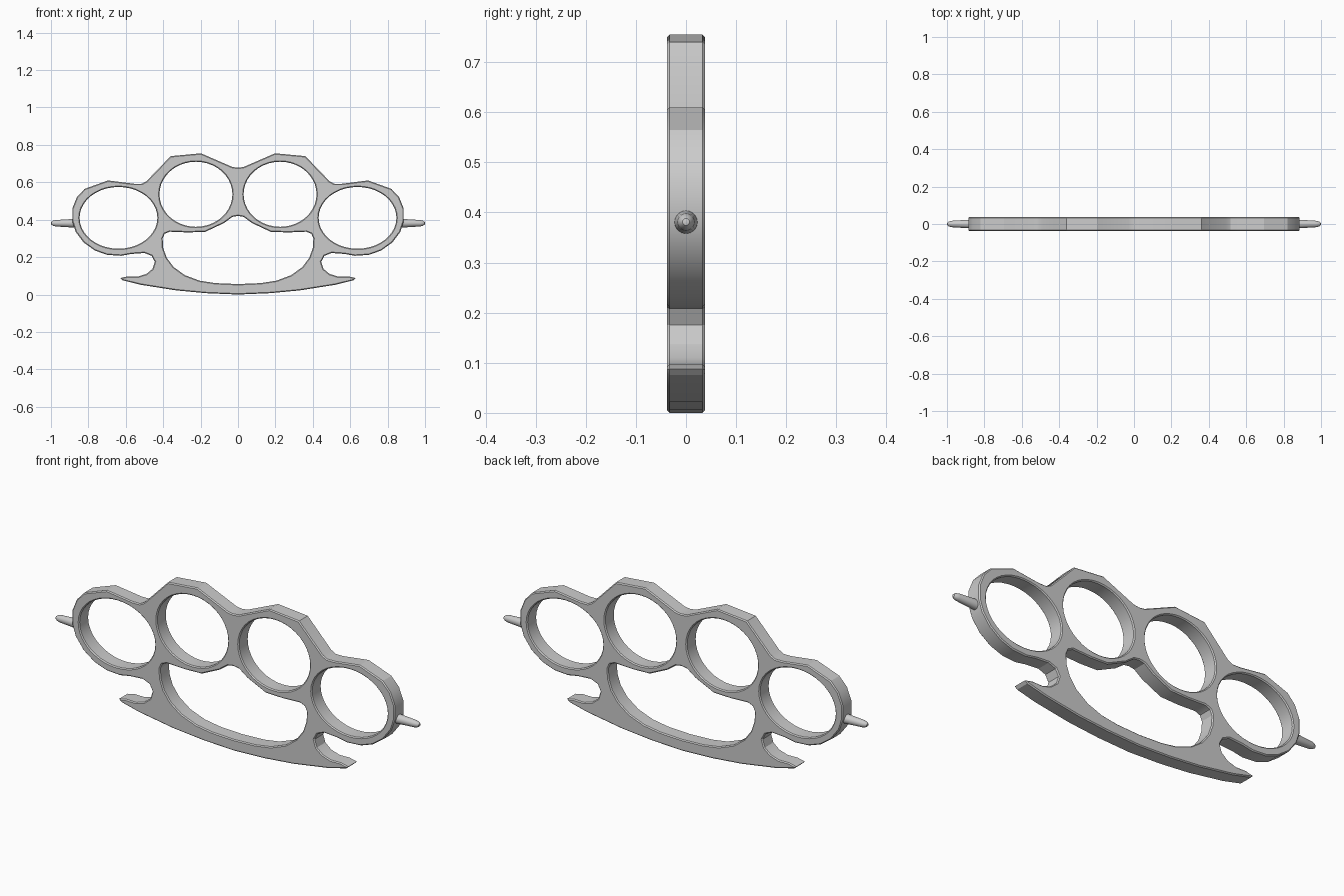
import bpy, bmesh, math
from mathutils import Matrix, Vector

if "Cube" in bpy.data.objects:
    bpy.data.objects.remove(bpy.data.objects["Cube"])

HALF = 0.038      # half thickness
CHAMFER = 0.005

# right halves of the closed profiles, (x, z), from top centre to bottom centre
OUTLINE = [(0, .678), (.03, .682), (.198, .755), (.36, .74), (.49, .605), (.515, .592),
           (.555, .592), (.695, .61), (.82, .565), (.862, .52), (.886, .46), (.886, .39),
           (.868, .335), (.825, .278), (.765, .235), (.70, .212), (.625, .207), (.57, .217),
           (.50, .222), (.462, .207), (.445, .175), (.457, .137), (.49, .110), (.535, .096),
           (.59, .097), (.63, .088), (.618, .076), (.52, .052), (.33, .022), (.17, .007), (0, 0)]
PALM = [(0, .42), (.03, .415), (.075, .382), (.175, .335), (.27, .332), (.365, .336), (.392, .325),
        (.403, .30), (.40, .25), (.382, .198), (.345, .148), (.285, .104), (.205, .074),
        (.12, .061), (0, .056)]


def mirrored(half):
    return half + [(-x, z) for x, z in half[-2:0:-1]]


def ellipse(cx, cz, rx, rz, n=40):
    return [(cx + rx * math.cos(2 * math.pi * i / n), cz + rz * math.sin(2 * math.pi * i / n))
            for i in range(n)]


def inset(loop, d):
    """Move a loop sideways by d (positive shrinks the enclosed area)."""
    pts = [Vector(p) for p in loop]
    area = sum(a.x * b.y - b.x * a.y for a, b in zip(pts, pts[1:] + pts[:1]))
    s = 1 if area > 0 else -1
    out = []
    for i, p in enumerate(pts):
        a = (p - pts[i - 1]).normalized()
        b = (pts[(i + 1) % len(pts)] - p).normalized()
        na, nb = Vector((-a.y, a.x)) * s, Vector((-b.y, b.x)) * s
        out.append(p + (na + nb) * d / max(1 + na.dot(nb), 0.5))
    return out


def finish(bm, name):
    bmesh.ops.recalc_face_normals(bm, faces=bm.faces)
    me = bpy.data.meshes.new(name)
    bm.to_mesh(me)
    bm.free()
    ob = bpy.data.objects.new(name, me)
    bpy.context.collection.objects.link(ob)
    bpy.context.view_layer.objects.active = ob
    ob.select_set(True)
    bpy.ops.object.shade_smooth_by_angle(angle=math.radians(25))
    ob.select_set(False)


# plate: chamfered walls round every loop, then the two filled faces
loops = [(mirrored(OUTLINE), CHAMFER), (mirrored(PALM), -CHAMFER)]
for s in (-1, 1):
    loops.append((ellipse(s * .225, .536, .195, .174), -CHAMFER))
    loops.append((ellipse(s * .639, .41, .208, .165), -CHAMFER))

bm = bmesh.new()
caps = {-HALF: [], HALF: []}
for loop, d in loops:
    small, n = inset(loop, d), len(loop)
    rings = [[bm.verts.new((p[0], y, p[1])) for p in pts] for pts, y in
             ((small, -HALF), (loop, -HALF + CHAMFER), (loop, HALF - CHAMFER), (small, HALF))]
    for r0, r1 in zip(rings, rings[1:]):
        for i in range(n):
            j = (i + 1) % n
            bm.faces.new((r0[i], r0[j], r1[j], r1[i]))
    for ring, y in ((rings[0], -HALF), (rings[3], HALF)):
        caps[y] += [bm.edges.get((ring[i], ring[(i + 1) % n])) for i in range(n)]
for y, edges in caps.items():
    bmesh.ops.triangle_fill(bm, edges=edges, use_beauty=True, use_dissolve=False,
                            normal=(0, math.copysign(1, y), 0))
finish(bm, "knuckle_plate")

# side studs: tapered pins with rounded tips
STUD = [(.865, 0), (.865, .024), (.975, .017), (.99, .013), (.998, .007), (1.0, 0)]
for side, name in ((1, "right_stud"), (-1, "left_stud")):
    bm = bmesh.new()
    vs = [bm.verts.new((side * x, 0, .381 + r)) for x, r in STUD]
    es = [bm.edges.new(e) for e in zip(vs, vs[1:])]
    bmesh.ops.spin(bm, geom=vs + es, cent=(0, 0, .381), axis=(1, 0, 0),
                   angle=2 * math.pi, steps=20, use_merge=True)
    bmesh.ops.remove_doubles(bm, verts=bm.verts, dist=1e-5)
    finish(bm, name)
